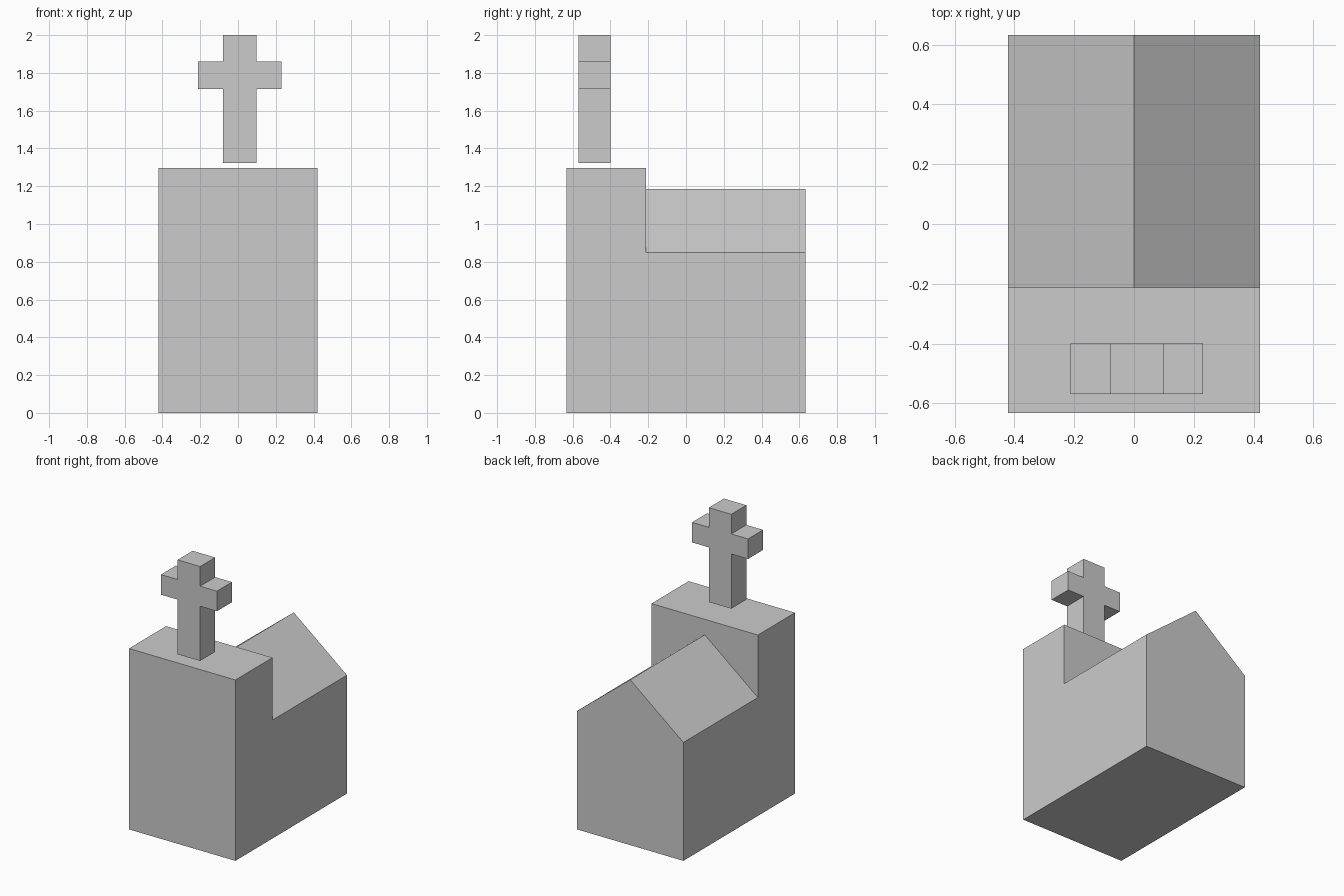
import bpy
import bmesh

if "Cube" in bpy.data.objects:
    bpy.data.objects.remove(bpy.data.objects["Cube"])


def extrude_profile(name, profile, y_front, y_back):
    """Extrude a closed (x, z) outline along y into a solid object."""
    bm = bmesh.new()
    face = bm.faces.new([bm.verts.new((x, y_front, z)) for x, z in profile])
    result = bmesh.ops.extrude_face_region(bm, geom=[face], use_keep_orig=True)
    moved = [v for v in result["geom"] if isinstance(v, bmesh.types.BMVert)]
    bmesh.ops.translate(bm, verts=moved, vec=(0, y_back - y_front, 0))
    bmesh.ops.recalc_face_normals(bm, faces=bm.faces)
    mesh = bpy.data.meshes.new(name)
    bm.to_mesh(mesh)
    bm.free()
    obj = bpy.data.objects.new(name, mesh)
    bpy.context.collection.objects.link(obj)
    return obj


HALF_W = 0.422
HALF_L = 0.632
TOWER_BACK = -0.212
TOWER_TOP = 1.297
EAVE, RIDGE = 0.849, 1.186

# Flat-topped front tower
extrude_profile("tower", [(-HALF_W, 0), (HALF_W, 0),
                          (HALF_W, TOWER_TOP), (-HALF_W, TOWER_TOP)],
                -HALF_L, TOWER_BACK)

# Gabled nave behind the tower
extrude_profile("nave", [(-HALF_W, 0), (HALF_W, 0), (HALF_W, EAVE),
                         (0, RIDGE), (-HALF_W, EAVE)],
                TOWER_BACK, HALF_L)

# Cross, slightly off centre and just clear of the tower top
CX, POST, ARM = 0.009, 0.089, 0.222
right = [(POST, 1.323), (POST, 1.715), (ARM, 1.715),
         (ARM, 1.859), (POST, 1.859), (POST, 2.0)]
outline = [(CX + x, z) for x, z in right]
outline += [(CX - x, z) for x, z in reversed(right)]
extrude_profile("cross", outline, -0.569, -0.399)
